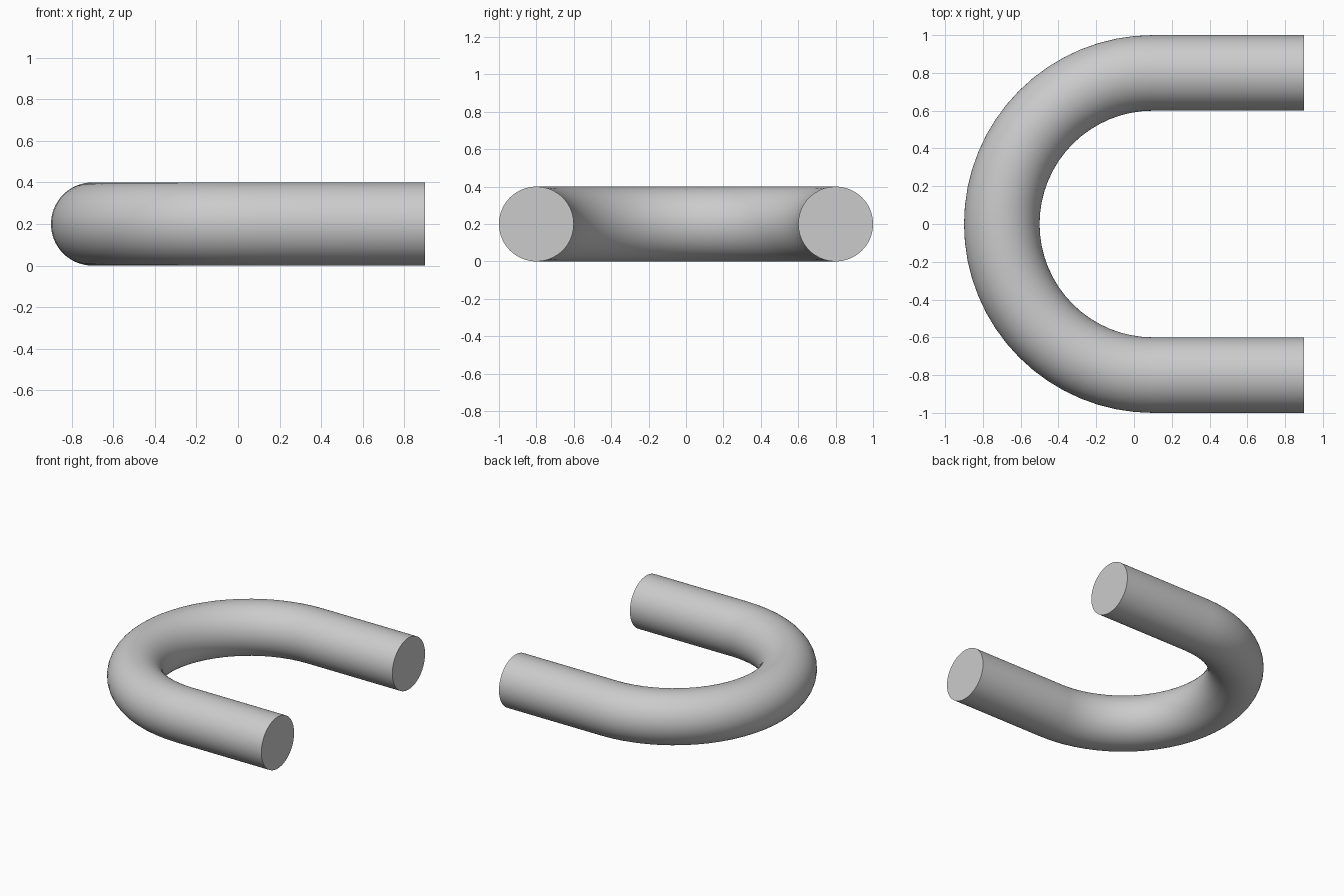
import bpy, bmesh, math
from mathutils import Vector

if "Cube" in bpy.data.objects:
    bpy.data.objects.remove(bpy.data.objects["Cube"])

BEND_X, BEND_R, TUBE_R, END_X = 0.1, 0.8, 0.2, 0.9
BEND_STEPS, SIDES = 32, 64

grey = bpy.data.materials.new("light grey")
grey.diffuse_color = (0.6, 0.6, 0.6, 1)
grey.use_nodes = True
grey.node_tree.nodes["Principled BSDF"].inputs["Base Color"].default_value = grey.diffuse_color

# Path stations: position in plan and outward direction of the cross-section
stations = [(Vector((END_X, BEND_R, TUBE_R)), Vector((0, 1, 0)))]
for i in range(BEND_STEPS + 1):
    a = math.pi / 2 + math.pi * i / BEND_STEPS
    out = Vector((math.cos(a), math.sin(a), 0))
    stations.append((Vector((BEND_X, 0, TUBE_R)) + out * BEND_R, out))
stations.append((Vector((END_X, -BEND_R, TUBE_R)), Vector((0, -1, 0))))

# Sweep a circle along the path
bm = bmesh.new()
rings = []
for centre, out in stations:
    ring = []
    for j in range(SIDES):
        t = 2 * math.pi * j / SIDES
        offset = out * math.cos(t) + Vector((0, 0, 1)) * math.sin(t)
        ring.append(bm.verts.new(centre + offset * TUBE_R))
    rings.append(ring)
for a, b in zip(rings, rings[1:]):
    for j in range(SIDES):
        k = (j + 1) % SIDES
        bm.faces.new((a[j], a[k], b[k], b[j]))

# Flat end caps
bm.faces.new(rings[0])
bm.faces.new(rings[-1])
bmesh.ops.recalc_face_normals(bm, faces=bm.faces)

mesh = bpy.data.meshes.new("u_bend_rod")
bm.to_mesh(mesh)
bm.free()
mesh.materials.append(grey)
rod = bpy.data.objects.new("u_bend_rod", mesh)
bpy.context.collection.objects.link(rod)

# Smooth tube, sharp cap edges
bpy.context.view_layer.objects.active = rod
rod.select_set(True)
bpy.ops.object.shade_smooth_by_angle(angle=math.radians(30))
